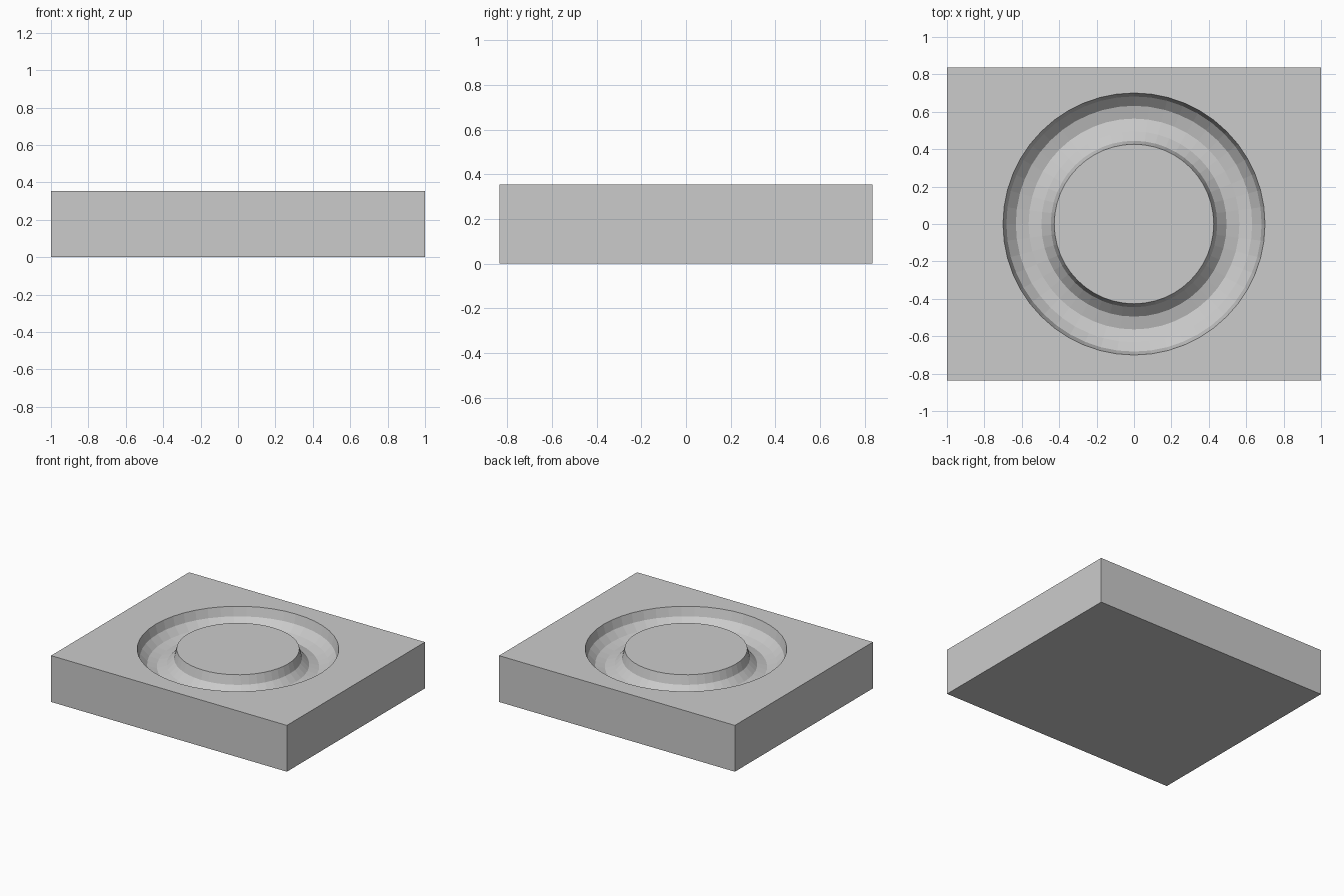
import bpy, bmesh, math

if "Cube" in bpy.data.objects:
    bpy.data.objects.remove(bpy.data.objects["Cube"])

W, D, H = 1.0, 0.836, 0.355       # half width, half depth, height
MAJOR, MINOR = 0.5635, 0.137      # groove centre radius and section radius
SEG, HALF = 48, 6                 # segments around, facets across the groove

grey = bpy.data.materials.new("plain grey")
grey.diffuse_color = (0.6, 0.6, 0.6, 1)
grey.use_nodes = True
grey.node_tree.nodes["Principled BSDF"].inputs["Base Color"].default_value = grey.diffuse_color

bm = bmesh.new()

# Ring groove: lower half of a round section, turned about z
rings = []
for j in range(HALF + 1):
    a = math.pi * j / HALF
    r, z = MAJOR + MINOR * math.cos(a), H - MINOR * math.sin(a)
    rings.append([bm.verts.new((r * math.cos(math.tau * i / SEG),
                                r * math.sin(math.tau * i / SEG), z))
                  for i in range(SEG)])
for outer, inner in zip(rings, rings[1:]):
    for i in range(SEG):
        k = (i + 1) % SEG
        bm.faces.new((outer[i], outer[k], inner[k], inner[i]))

# Round island top inside the groove
bm.faces.new(rings[-1])

# Block sides and underside
corners = [(-W, -D), (W, -D), (W, D), (-W, D)]
low = [bm.verts.new((x, y, 0)) for x, y in corners]
high = [bm.verts.new((x, y, H)) for x, y in corners]
bm.faces.new(low[::-1])
for i in range(4):
    k = (i + 1) % 4
    bm.faces.new((low[i], low[k], high[k], high[i]))

# Flat top between the block edge and the groove rim
rim = [bm.edges.get((loop[i], loop[(i + 1) % len(loop)]))
       for loop in (high, rings[0]) for i in range(len(loop))]
bmesh.ops.triangle_fill(bm, edges=rim, use_beauty=True, normal=(0, 0, 1))
bmesh.ops.recalc_face_normals(bm, faces=bm.faces[:])

mesh = bpy.data.meshes.new("grooved_block")
bm.to_mesh(mesh)
bm.free()
mesh.materials.append(grey)
block = bpy.data.objects.new("grooved_block", mesh)
bpy.context.collection.objects.link(block)
